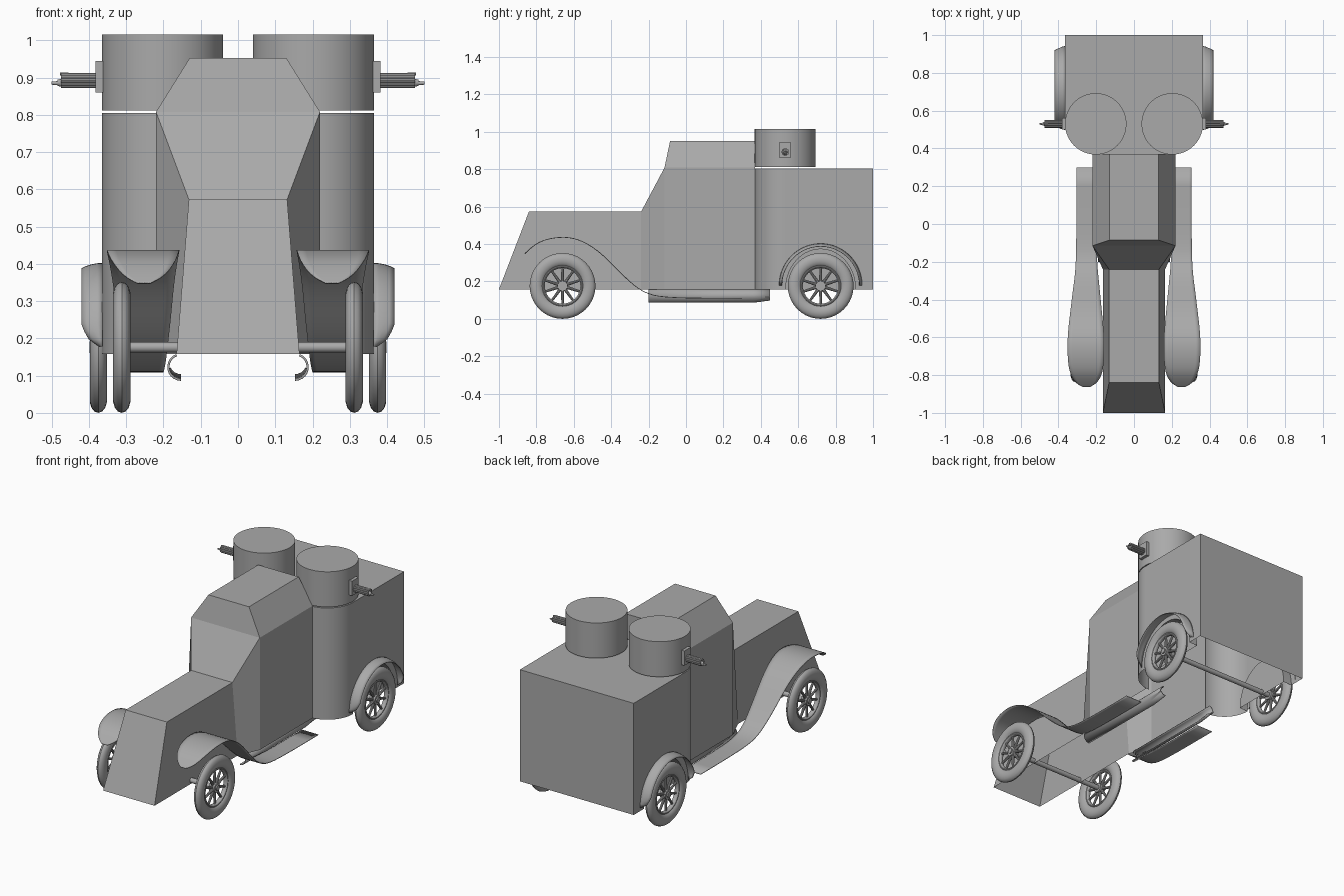
import bpy, bmesh
from math import sin, cos, pi, radians
from mathutils import Matrix

if "Cube" in bpy.data.objects:
    bpy.data.objects.remove(bpy.data.objects["Cube"])

grey = bpy.data.materials.new("dark_grey")
grey.diffuse_color = (.4, .4, .4, 1)
grey.use_nodes = True
grey.node_tree.nodes["Principled BSDF"].inputs["Base Color"].default_value = grey.diffuse_color


def finish(ob, mirror=True, smooth=True):
    bpy.ops.object.select_all(action='DESELECT')
    ob.select_set(True)
    bpy.context.view_layer.objects.active = ob
    ob.data.materials.append(grey)
    if smooth:
        bpy.ops.object.shade_smooth_by_angle(angle=radians(35))
    if mirror:
        ob.modifiers.new("mirror", 'MIRROR')
    return ob


def from_bmesh(name, bm, **kw):
    bmesh.ops.recalc_face_normals(bm, faces=bm.faces)
    me = bpy.data.meshes.new(name)
    bm.to_mesh(me)
    bm.free()
    ob = bpy.data.objects.new(name, me)
    bpy.context.collection.objects.link(ob)
    return finish(ob, **kw)


def panels(name, faces, **kw):
    """Mesh from a list of polygons given as point tuples."""
    bm = bmesh.new()
    for f in faces:
        bm.faces.new([bm.verts.new(p) for p in f])
    bmesh.ops.remove_doubles(bm, verts=bm.verts, dist=1e-4)
    return from_bmesh(name, bm, **kw)


def strip(name, rows, thick, levels=0):
    """Thin sheet running through rows of points."""
    faces = [[a[i], a[i + 1], b[i + 1], b[i]]
             for a, b in zip(rows, rows[1:]) for i in range(len(a) - 1)]
    ob = panels(name, faces, mirror=False)
    if levels:
        m = ob.modifiers.new("curve", 'SUBSURF')
        m.levels = m.render_levels = levels
        m.boundary_smooth = 'PRESERVE_CORNERS'
    m = ob.modifiers.new("sheet", 'SOLIDIFY')
    m.thickness, m.offset = thick, 0
    ob.modifiers.new("mirror", 'MIRROR')
    return ob


def rod(bm, x0, x1, y, z, r0, r1=None, seg=24):
    """Cylinder or cone along x."""
    mat = Matrix.Translation(((x0 + x1) / 2, y, z)) @ Matrix.Rotation(pi / 2, 4, 'Y')
    bmesh.ops.create_cone(bm, cap_ends=True, segments=seg, radius1=r0,
                          radius2=r0 if r1 is None else r1, depth=x1 - x0, matrix=mat)


# Hood and cab: right half of a faceted shell, open underneath
A0, A1 = (.165, -1, .158), (.132, -.84, .573)
B0, B1 = (.165, -.24, .158), (.132, -.24, .573)
C0, C1 = (.22, -.115, .158), (.22, -.115, .808)
D0, D1 = (.22, .37, .158), (.22, .37, .808)
E, F = (.13, -.085, .952), (.13, .37, .952)
mid = lambda p: (0, p[1], p[2])
panels("hood_and_cab", [
    [mid(A0), A0, A1, mid(A1)], [A0, B0, B1, A1], [mid(A1), A1, B1, mid(B1)],
    [B0, C0, C1, B1], [mid(B1), B1, C1, mid(C1)], [mid(C1), C1, E, mid(E)],
    [C0, D0, D1, C1], [C1, D1, F, E], [mid(E), E, F, mid(F)],
    [mid(D1), D1, F, mid(F)]], smooth=False)

# Rear body: rounded front corners and recessed wheel wells
TX, TY, TR = .2025, .53, .1625
WZ, RY, FY = .176, .72, -.66
LO, HI, WELL = .158, .805, .31
corner = [(TX + TR * sin(t), TY - TR * cos(t)) for t in [i * pi / 32 for i in range(17)]]
outline = corner + [(.365, 1), (0, 1)]
walls = [[(*a, LO), (*b, LO), (*b, HI), (*a, HI)]
         for a, b in zip(outline, outline[1:]) if abs(a[0] - b[0]) > 1e-6]
arch = [(.365, RY - .187 * cos(i * pi / 20), LO + .215 * sin(i * pi / 20)) for i in range(21)]
inner = [(WELL, y, z) for _, y, z in arch]
well = [[a, b, d, c] for a, b, c, d in zip(arch, arch[1:], inner, inner[1:])]
side = [(.365, TY, HI), (.365, TY, LO), *arch, (.365, 1, LO), (.365, 1, HI)]
roof = [(0, TY - TR, HI)] + [(*p, HI) for p in outline]
panels("rear_body", walls + [side, roof, inner] + well)

# Turrets
bm = bmesh.new()
bmesh.ops.create_cone(bm, cap_ends=True, segments=64, radius1=TR, radius2=TR, depth=.204,
                      matrix=Matrix.Translation((TX, TY, .913)))
from_bmesh("turret", bm)

# Gun mounts
bm = bmesh.new()
bmesh.ops.create_cube(bm, size=1, matrix=Matrix.Translation((.37, TY, .902))
                      @ Matrix.Diagonal((.024, .06, .085, 1)))
from_bmesh("gun_mount", bm, smooth=False)

# Gun barrels with ribbed cooling jacket
bm = bmesh.new()
rod(bm, .37, .465, TY, .892, .016, seg=16)
for i in range(10):
    t = i * pi / 5
    rod(bm, .375, .475, TY + .016 * cos(t), .892 + .016 * sin(t), .005, seg=8)
rod(bm, .465, .485, TY, .886, .013, .008, seg=16)
rod(bm, .48, .5, TY, .885, .006, .004, seg=12)
rod(bm, .455, .478, TY, .909, .004, seg=8)
from_bmesh("gun_barrel", bm)


# Wheels: tyre, rim, spokes, hub
def wheel(name, x, y):
    for part, major, minor, half in (("tyre", .14, .036, .0235), ("rim", .104, .009, .014)):
        bpy.ops.mesh.primitive_torus_add(major_radius=major, minor_radius=minor,
                                         major_segments=40, minor_segments=14)
        ob = bpy.context.object
        ob.name = name + "_" + part
        ob.data.transform(Matrix.Translation((x, y, WZ)) @ Matrix.Rotation(pi / 2, 4, 'Y')
                          @ Matrix.Diagonal((1, 1, half / minor, 1)))
        finish(ob)
    bm = bmesh.new()
    rod(bm, x - .02, x + .016, y, WZ, .027)
    rod(bm, x + .016, x + .023, y, WZ, .015)
    for i in range(10):
        mat = (Matrix.Translation((x, y, WZ)) @ Matrix.Rotation(i * pi / 5, 4, 'X')
               @ Matrix.Translation((0, 0, .06)))
        bmesh.ops.create_cone(bm, cap_ends=True, segments=10, radius1=.009, radius2=.006,
                              depth=.085, matrix=mat)
    from_bmesh(name + "_spokes", bm)


wheel("front_wheel", .312, FY)
wheel("rear_wheel", .375, RY)

# Axles
for name, x, y in (("front_axle", .3, FY), ("rear_axle", .365, RY)):
    bm = bmesh.new()
    rod(bm, -x, x, y, WZ, .014)
    from_bmesh(name, bm, mirror=False)

# Front fenders sweeping down into the running boards: y, z, inner x, outer x
stations = [(-.862, .348, .235, .27), (-.845, .365, .2, .305), (-.81, .395, .175, .33),
            (-.76, .424, .161, .348), (-.65, .443, .156, .354), (-.55, .419, .161, .348),
            (-.45, .35, .172, .335), (-.36, .255, .18, .325), (-.27, .169, .19, .312),
            (-.2, .13, .195, .308), (-.1, .11, .2, .305), (.3, .11, .2, .305)]
strip("front_fender", [[(a, y, z), ((a + b) / 2, y, z), (b, y, z)]
                       for y, z, a, b in stations], .004, levels=2)

# Rear fenders: arched bands with rounded lower ends
rows = []
for i in range(33):
    t = i * pi / 32
    w = .056 * min(1, .15 + 1.6 * sin(t) ** .5)
    rows.append([(.364 + w * k, RY - (.221 - .014 * k * k) * cos(t),
                  .178 + (.223 - .014 * k * k) * sin(t)) for k in (0, .25, .5, .75, 1)])
strip("rear_fender", rows, .003)

# Curved side rails under the floor
rows = [[(.153 + .034 * cos(t), y, .123 + .034 * sin(t)) for t in
         [radians(a) for a in range(-90, 71, 16)]] for y in (-.2, .36, .45)]
rows[2] = [(x, y, z + .012 if z < .11 else z) for x, y, z in rows[2]]
strip("side_rail", rows, .006)
